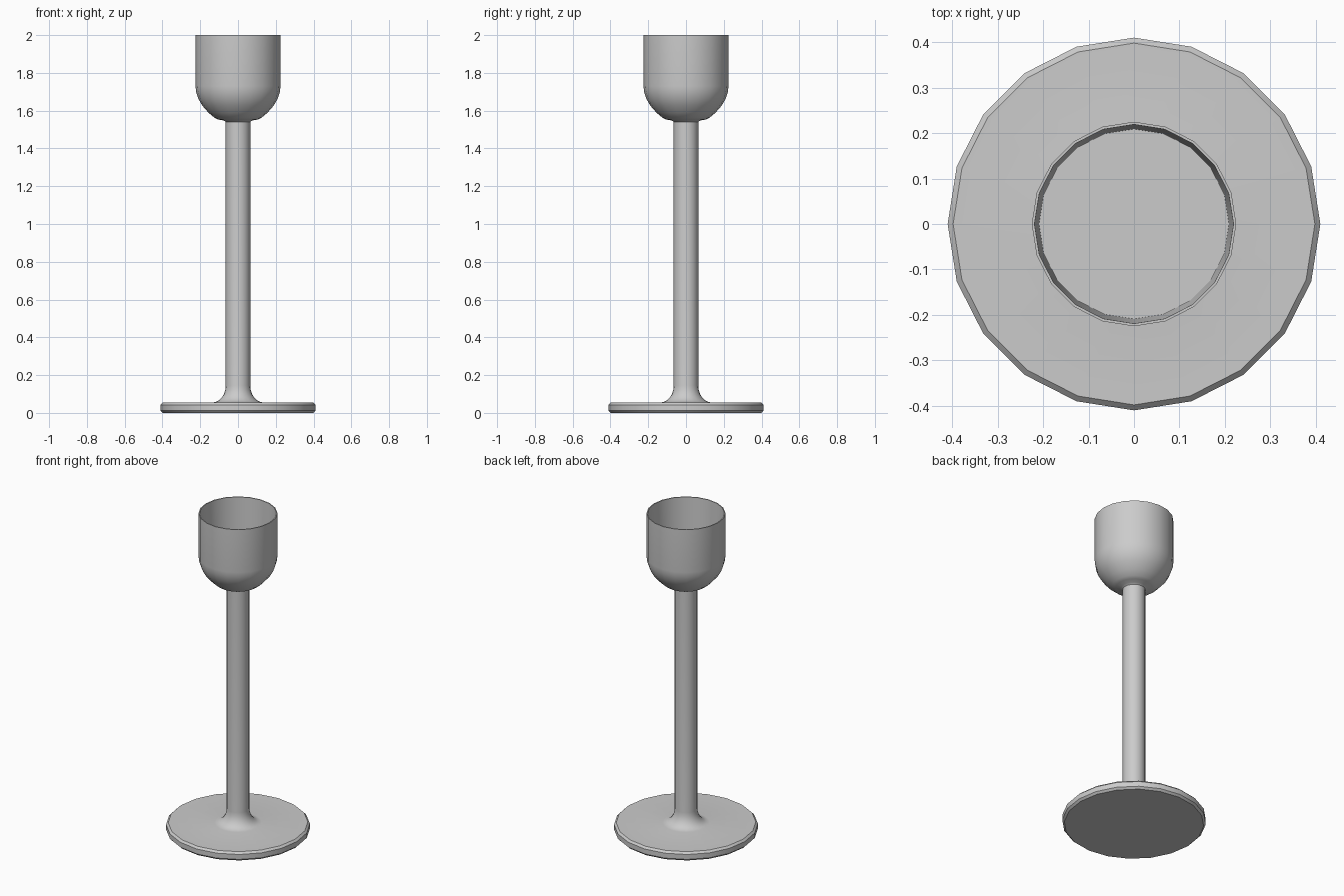
import bpy, bmesh, math

if "Cube" in bpy.data.objects:
    bpy.data.objects.remove(bpy.data.objects["Cube"])

SIDES = 20


def lathe(name, profile):
    """Revolve an (r, z) profile around z; r = 0 ends close on the axis."""
    bm = bmesh.new()
    rings = []
    for r, z in profile:
        if r == 0:
            rings.append([bm.verts.new((0, 0, z))] * SIDES)
        else:
            rings.append([bm.verts.new((r * math.cos(2 * math.pi * i / SIDES),
                                        r * math.sin(2 * math.pi * i / SIDES), z))
                          for i in range(SIDES)])
    for a, b in zip(rings, rings[1:]):
        for i in range(SIDES):
            j = (i + 1) % SIDES
            quad = list(dict.fromkeys((a[i], a[j], b[j], b[i])))
            bm.faces.new(quad)
    bmesh.ops.recalc_face_normals(bm, faces=bm.faces)
    me = bpy.data.meshes.new(name)
    bm.to_mesh(me)
    bm.free()
    ob = bpy.data.objects.new(name, me)
    bpy.context.collection.objects.link(ob)
    bpy.ops.object.select_all(action='DESELECT')
    ob.select_set(True)
    bpy.context.view_layer.objects.active = ob
    bpy.ops.object.shade_smooth_by_angle(angle=math.radians(35))
    return ob


def arc(cx, cz, rx, rz, a0, a1, n):
    """Elliptical arc points in the (r, z) plane, angles in degrees."""
    pts = []
    for i in range(n + 1):
        a = math.radians(a0 + (a1 - a0) * i / n)
        pts.append((cx + rx * math.cos(a), cz + rz * math.sin(a)))
    return pts


# Round foot with chamfered rim, flared stem, and rounded hollow cup in one turning
foot = [(0, 0), (0.398, 0), (0.41, 0.012), (0.41, 0.043), (0.398, 0.055)]
flare = arc(0.135, 0.145, 0.07, 0.09, 270, 180, 6)
neck = [(0.065, 1.54), (0.075, 1.548), (0.105, 1.553)]
bowl = [(0.125, 1.563), (0.155, 1.588), (0.19, 1.628), (0.21, 1.663),
        (0.222, 1.70), (0.225, 1.73)]
cup = [(0.225, 2.0), (0.219, 2.0), (0.209, 1.69), (0, 1.69)]
lathe("candle_holder", foot + flare + neck + bowl + cup)
